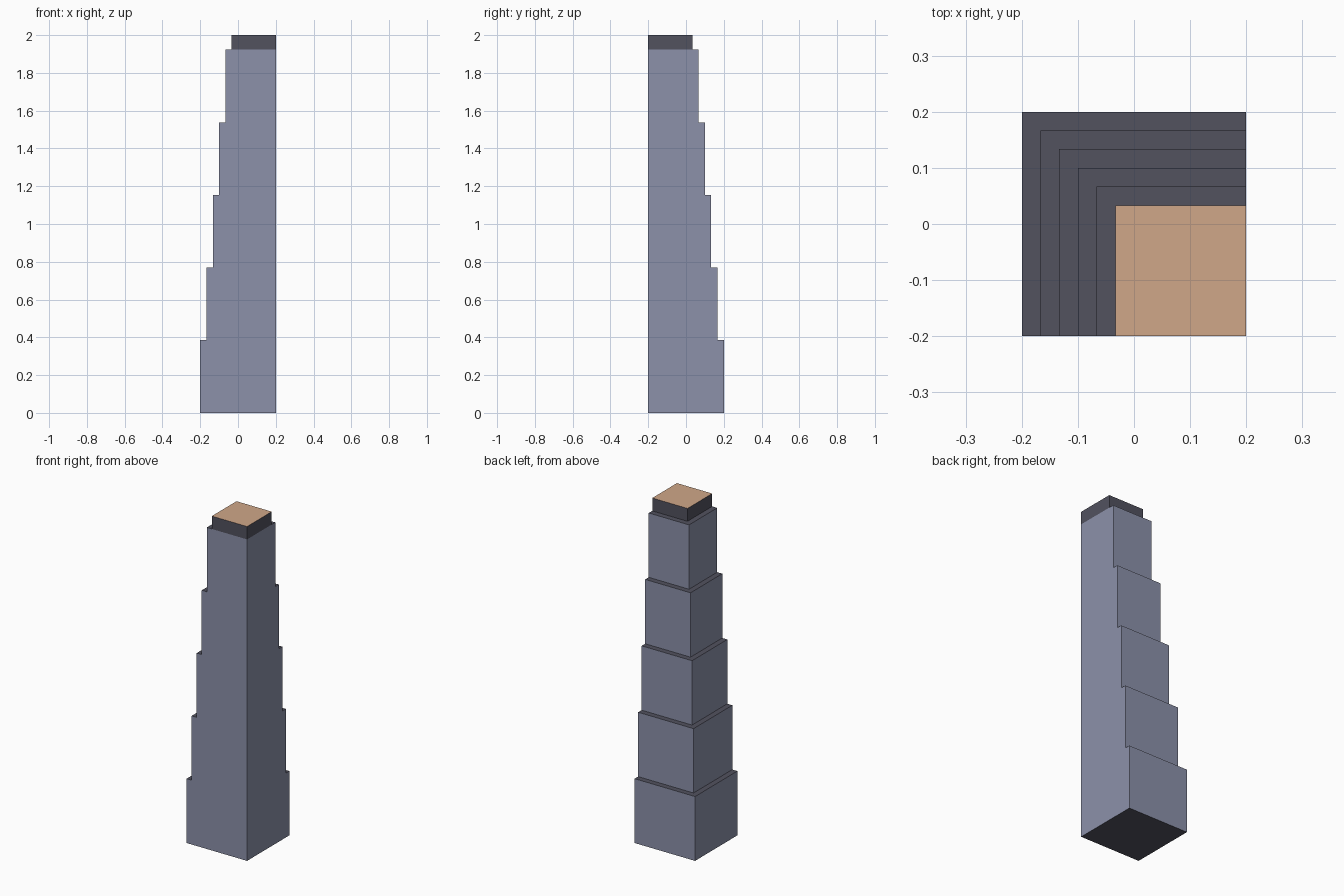
import bpy

if "Cube" in bpy.data.objects:
    bpy.data.objects.remove(bpy.data.objects["Cube"])


def srgb(r, g, b):
    f = lambda c: c / 12.92 if c <= 0.04045 else ((c + 0.055) / 1.055) ** 2.4
    return (f(r / 255), f(g / 255), f(b / 255), 1)


def material(name, colour):
    m = bpy.data.materials.new(name)
    m.diffuse_color = colour
    m.use_nodes = True
    m.node_tree.nodes["Principled BSDF"].inputs["Base Color"].default_value = m.diffuse_color
    return m


wall = material("blue_grey_wall", srgb(140, 145, 170))
dark = material("dark_ledge", srgb(82, 82, 95))
tan = material("tan_roof", srgb(208, 167, 137))

R, F = 0.2, -0.2      # flush right and front planes
STEP = 0.1 / 3        # setback on the left and back
UNIT = 2 / 26         # each tier is five units, the cap is one


def plan(i):
    """Footprint of tier i, counter-clockwise from above."""
    l, b = -0.2 + i * STEP, 0.2 - i * STEP
    return [(l, F), (R, F), (R, b), (l, b)]


def block(name, i, z0, z1, side, top, bottom=False, ledge=True):
    """Four walls plus an L-shaped ledge, or a full roof."""
    p = plan(i)
    verts = [(x, y, z0) for x, y in p] + [(x, y, z1) for x, y in p]
    faces = [(k, (k + 1) % 4, 4 + (k + 1) % 4, 4 + k) for k in range(4)]
    if ledge:
        q = plan(i + 1)
        verts += [(x, y, z1) for x, y in (q[0], q[3], q[2])]
        faces.append((4, 8, 9, 10, 6, 7))
    else:
        faces.append((4, 5, 6, 7))
    if bottom:
        faces.append((3, 2, 1, 0))
    me = bpy.data.meshes.new(name)
    me.from_pydata(verts, [], faces)
    for m in (side, top, dark):
        me.materials.append(m)
    me.polygons[4].material_index = 1
    if bottom:
        me.polygons[5].material_index = 2
    bpy.context.collection.objects.link(bpy.data.objects.new(name, me))


# Five stepped tiers
for i in range(5):
    block(f"tower_tier_{i + 1}", i, 5 * i * UNIT, 5 * (i + 1) * UNIT,
          wall, dark, bottom=(i == 0))

# Dark cap with a tan roof
block("roof_cap", 5, 25 * UNIT, 2, dark, tan, ledge=False)
